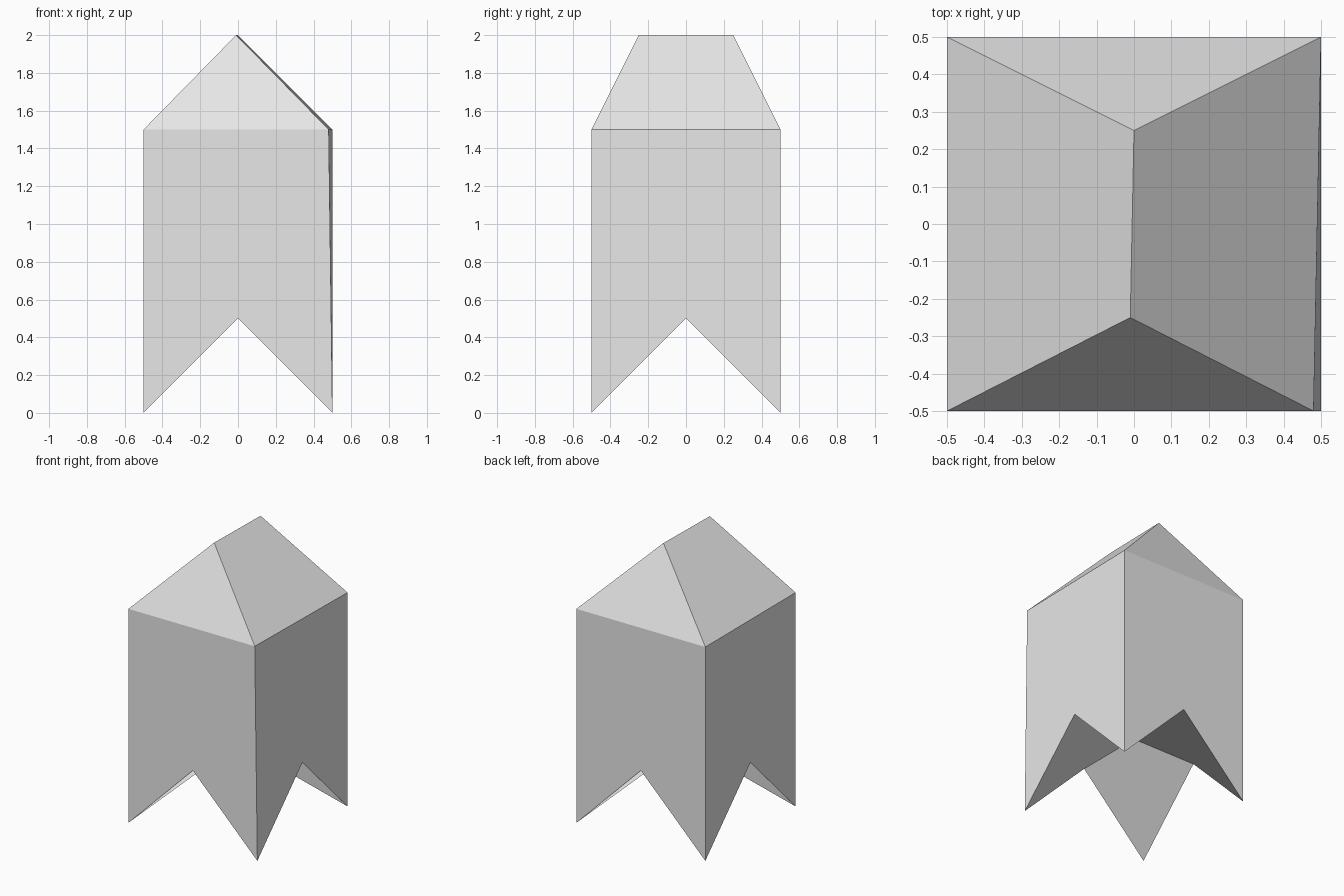
import bpy
import bmesh

if "Cube" in bpy.data.objects:
    bpy.data.objects.remove(bpy.data.objects["Cube"])

# Single flat colour
grey = bpy.data.materials.new("light grey")
grey.diffuse_color = (0.8, 0.8, 0.8, 1.0)
grey.use_nodes = True
grey.node_tree.nodes["Principled BSDF"].inputs["Base Color"].default_value = grey.diffuse_color

bm = bmesh.new()

# Underside: 3 x 3 grid, corners drop to the ground, the rest sits at 0.5
base = {}
for i in (-1, 0, 1):
    for j in (-1, 0, 1):
        z = 0.0 if i and j else 0.5
        base[i, j] = bm.verts.new((i * 0.5, j * 0.5, z))
for i in (-1, 0):
    for j in (-1, 0):
        bm.faces.new([base[i, j], base[i, j + 1],
                      base[i + 1, j + 1], base[i + 1, j]])

# Eaves: one front corner is pulled slightly inwards
eave = {(i, j): bm.verts.new((0.48 if (i, j) == (1, -1) else i * 0.5, j * 0.5, 1.5))
        for i in (-1, 1) for j in (-1, 1)}

# Walls with a V notch at the bottom, one per side
corners = [(-1, -1), (1, -1), (1, 1), (-1, 1)]
for k in range(4):
    a, b = corners[k], corners[(k + 1) % 4]
    mid = ((a[0] + b[0]) // 2, (a[1] + b[1]) // 2)
    bm.faces.new([eave[a], base[a], base[mid], base[b], eave[b]])

# Hipped roof with a short ridge
front = bm.verts.new((-0.01, -0.25, 2.0))
back = bm.verts.new((0.0, 0.25, 2.0))
bm.faces.new([eave[-1, -1], eave[1, -1], front])
bm.faces.new([eave[1, -1], eave[1, 1], back, front])
bm.faces.new([eave[1, 1], eave[-1, 1], back])
bm.faces.new([eave[-1, 1], eave[-1, -1], front, back])

bm.normal_update()
mesh = bpy.data.meshes.new("notched_block")
bm.to_mesh(mesh)
bm.free()
mesh.materials.append(grey)
block = bpy.data.objects.new("notched_block", mesh)
bpy.context.collection.objects.link(block)
